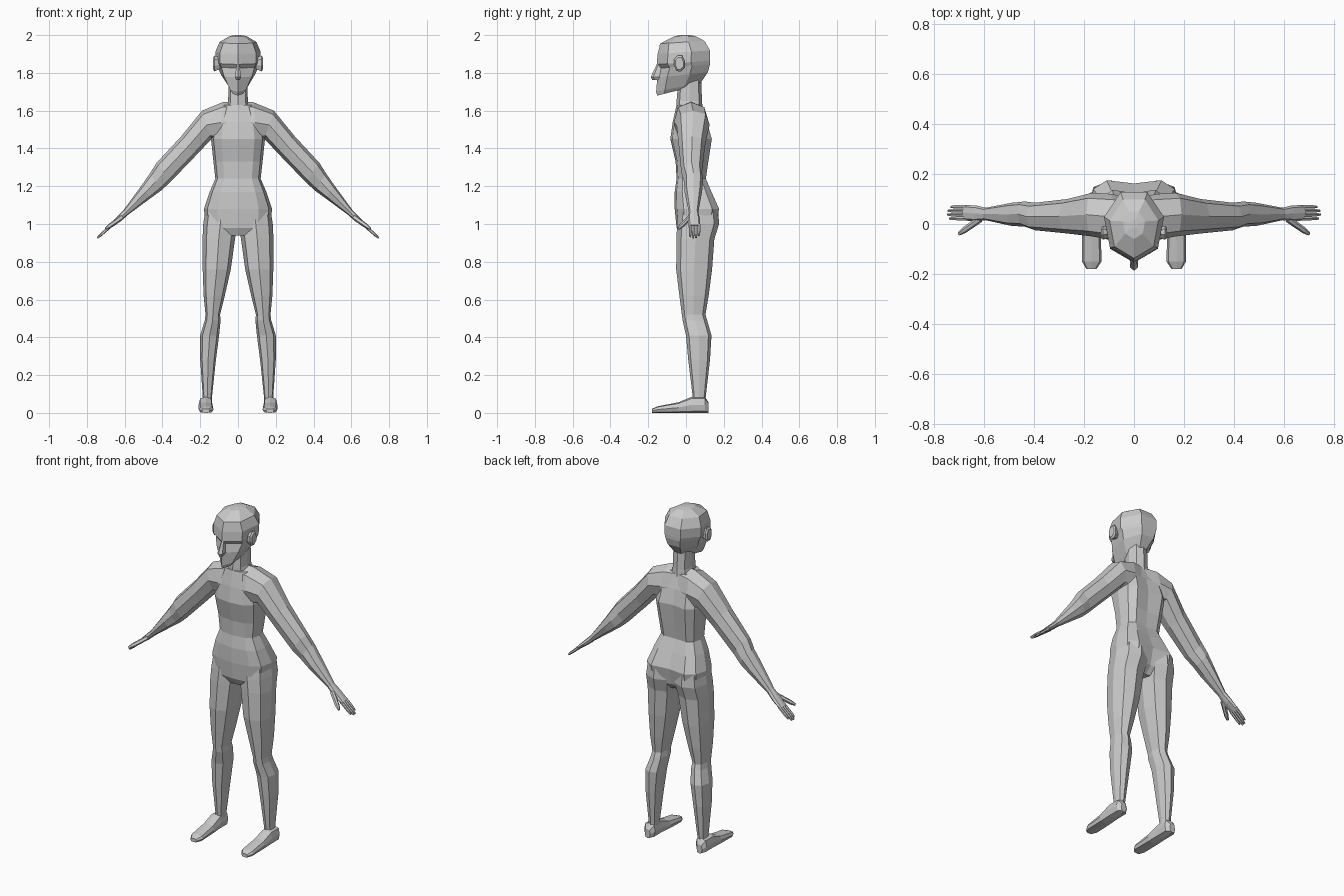
import bpy
import bmesh
from math import cos, sin, pi, copysign
from mathutils import Vector

default_cube = bpy.data.objects.get("Cube")
if default_cube:
    bpy.data.objects.remove(default_cube, do_unlink=True)

# One plain grey for the whole figure
CLAY = (0.6, 0.6, 0.6, 1)
clay = bpy.data.materials.new("clay grey")
clay.use_nodes = True
clay.diffuse_color = CLAY
clay.node_tree.nodes["Principled BSDF"].inputs["Base Color"].default_value = CLAY


def ring(center, u, v, sides=8, power=2.5):
    """Closed superellipse section spanned by half axes u and v, starting at -v."""
    def bend(t):
        return copysign(abs(t) ** (2 / power), t) if abs(t) > 1e-6 else 0
    points = []
    for i in range(sides):
        a = 2 * pi * i / sides
        points.append(center + u * bend(sin(a)) - v * bend(cos(a)))
    return points


def level(z, x0, x1, y0, y1, rise=0, sides=8, power=2.5):
    """Horizontal section between two x and two y limits, rising towards the back."""
    center = Vector(((x0 + x1) / 2, (y0 + y1) / 2, z + rise / 2))
    return ring(center, Vector(((x1 - x0) / 2, 0, 0)),
                Vector((0, (y1 - y0) / 2, rise / 2)), sides, power)


def upright(y, x0, x1, z0, z1, sides=8, power=3):
    """Section facing the front between two x and two z limits."""
    center = Vector(((x0 + x1) / 2, y, (z0 + z1) / 2))
    return ring(center, Vector(((x1 - x0) / 2, 0, 0)),
                Vector((0, 0, (z1 - z0) / 2)), sides, power)


def limb_cut(top, bottom, y0, y1, sides=8, power=2.4):
    """Slanted section between an upper and a lower (x, z) point."""
    a = Vector((top[0], 0, top[1]))
    b = Vector((bottom[0], 0, bottom[1]))
    middle = (a + b) / 2 + Vector((0, (y0 + y1) / 2, 0))
    return ring(middle, (a - b) / 2, Vector((0, (y1 - y0) / 2, 0)), sides, power)


def loft(name, rings, mirrored=False, open_start=False):
    """Skin a list of equal-sized sections, flat shaded."""
    bm = bmesh.new()
    loops = [[bm.verts.new(p) for p in points] for points in rings]
    for low, high in zip(loops, loops[1:]):
        for i in range(len(low)):
            j = (i + 1) % len(low)
            bm.faces.new((low[i], low[j], high[j], high[i]))
    if not open_start:
        bm.faces.new(loops[0])
    bm.faces.new(loops[-1])
    bmesh.ops.recalc_face_normals(bm, faces=bm.faces)
    mesh = bpy.data.meshes.new(name)
    bm.to_mesh(mesh)
    bm.free()
    mesh.materials.append(clay)
    obj = bpy.data.objects.new(name, mesh)
    bpy.context.collection.objects.link(obj)
    if mirrored:
        obj.modifiers.new("Mirror", "MIRROR").use_axis[0] = True
    return obj


# Torso: height, half width, front, back, depth of the groove down the back
torso_rows = [
    (0.94, 0.09, -0.03, 0.12, 0.02),
    (0.98, 0.172, -0.05, 0.168, 0.03),
    (1.08, 0.18, -0.06, 0.187, 0.025),
    (1.17, 0.15, -0.06, 0.145, 0.015),
    (1.24, 0.12, -0.05, 0.113, 0.01),
    (1.33, 0.13, -0.055, 0.127, 0.015),
    (1.45, 0.143, -0.083, 0.148, 0.025),
    (1.54, 0.13, -0.07, 0.12, 0.015),
    (1.63, 0.08, -0.05, 0.08, 0),
]
torso_rings = []
for z, half, front, back, groove in torso_rows:
    section = level(z, -half, half, front, back, sides=12, power=2.8)
    section[6].y -= groove
    torso_rings.append(section)
loft("torso", torso_rings)

# Neck
loft("neck", [level(z, -half, half, front, back)
              for z, half, front, back in [
                  (1.58, 0.07, -0.05, 0.09),
                  (1.65, 0.052, -0.05, 0.085),
                  (1.77, 0.05, -0.04, 0.08)]])

# Head: front height, rise to the back, half width, front, back
head_rows = [
    (1.68, 0.05, 0.035, -0.152, 0.05),
    (1.70, 0.05, 0.052, -0.158, 0.09),
    (1.775, 0.03, 0.094, -0.152, 0.13),
    (1.825, 0.02, 0.112, -0.138, 0.14),
    (1.845, 0.02, 0.122, -0.155, 0.142),
    (1.90, 0.02, 0.123, -0.15, 0.142),
    (1.955, 0.015, 0.1, -0.137, 0.11),
    (1.995, 0, 0.045, -0.06, 0.055),
    (2.0, 0, 0.012, -0.02, 0.02),
]
loft("head", [level(z, -half, half, front, back, rise, sides=7, power=2)
              for z, rise, half, front, back in head_rows])

# Nose
loft("nose", [level(z, -half, half, -0.12, tip, sides=6)
              for z, half, tip in [
                  (1.762, 0.01, -0.178),
                  (1.778, 0.019, -0.187),
                  (1.845, 0.008, -0.155)]])

# Ears
ear_rings = []
for x, size in [(0.095, 0.7), (0.124, 1), (0.132, 0.75)]:
    ear_rings.append(ring(Vector((x, -0.035, 1.85)),
                          Vector((0, 0.028, 0.012)) * size,
                          Vector((0, -0.008, 0.042)) * size))
loft("ears", ear_rings, mirrored=True)

# Legs: height, inner side, outer side, front, back
leg_rows = [
    (0.03, 0.14, 0.19, 0.04, 0.1),
    (0.09, 0.137, 0.187, 0.035, 0.105),
    (0.28, 0.117, 0.2, 0.012, 0.127),
    (0.41, 0.1, 0.2, 0, 0.135),
    (0.49, 0.092, 0.176, -0.018, 0.112),
    (0.52, 0.095, 0.172, -0.022, 0.103),
    (0.62, 0.07, 0.182, -0.035, 0.12),
    (0.76, 0.038, 0.187, -0.052, 0.138),
    (0.92, 0.016, 0.188, -0.05, 0.15),
    (1.0, 0.004, 0.184, -0.048, 0.175),
    (1.08, 0.01, 0.172, -0.04, 0.17),
]
loft("legs", [level(*row) for row in leg_rows], mirrored=True)

# Feet: position from heel to toe, inner side, outer side, top
foot_rows = [
    (0.12, 0.155, 0.19, 0.055),
    (0.10, 0.135, 0.208, 0.085),
    (0.03, 0.135, 0.208, 0.085),
    (-0.04, 0.132, 0.208, 0.056),
    (-0.15, 0.13, 0.208, 0.035),
    (-0.18, 0.15, 0.19, 0.022),
]
loft("feet", [upright(y, inner, outer, 0, top)
              for y, inner, outer, top in foot_rows], mirrored=True)

# Shoulders and arms: upper edge, lower edge, front, back
arm_rows = [
    ((0, 1.65), (0, 1.42), -0.06, 0.1),
    ((0.08, 1.645), (0.1, 1.43), -0.065, 0.12),
    ((0.19, 1.60), (0.14, 1.45), -0.05, 0.125),
    ((0.30, 1.465), (0.23, 1.355), -0.038, 0.1),
    ((0.43, 1.325), (0.36, 1.22), -0.025, 0.085),
    ((0.465, 1.27), (0.41, 1.175), -0.01, 0.09),
    ((0.51, 1.205), (0.465, 1.135), -0.008, 0.085),
    ((0.605, 1.075), (0.58, 1.05), 0.015, 0.065),
    ((0.64, 1.04), (0.62, 1.015), 0.01, 0.074),
    ((0.685, 0.995), (0.67, 0.98), 0.014, 0.076),
]
loft("arms_and_palms", [limb_cut(*row) for row in arm_rows],
     mirrored=True, open_start=True)


def digit(name, start, end, radius):
    """Tapering finger from start to end."""
    start, end = Vector(start), Vector(end)
    along = (end - start).normalized()
    side = along.cross(Vector((0.75, 0, 0.66))).normalized()
    over = side.cross(along)
    rings = []
    for t, scale in [(0, 1), (0.75, 0.9), (1, 0.5)]:
        size = radius * scale
        rings.append(ring(start.lerp(end, t), side * size, over * size, sides=6))
    loft(name, rings, mirrored=True)


# Fingers spread across the palm, then the thumbs
for i, reach in enumerate([0.9, 1, 0.98, 0.82]):
    y = 0.022 + 0.0155 * i
    digit("finger_%d" % (i + 1), (0.668, y, 0.994),
          (0.668 + 0.077 * reach, y, 0.994 - 0.068 * reach), 0.0085)
digit("thumbs", (0.615, 0.02, 1.035), (0.70, -0.04, 0.975), 0.013)
